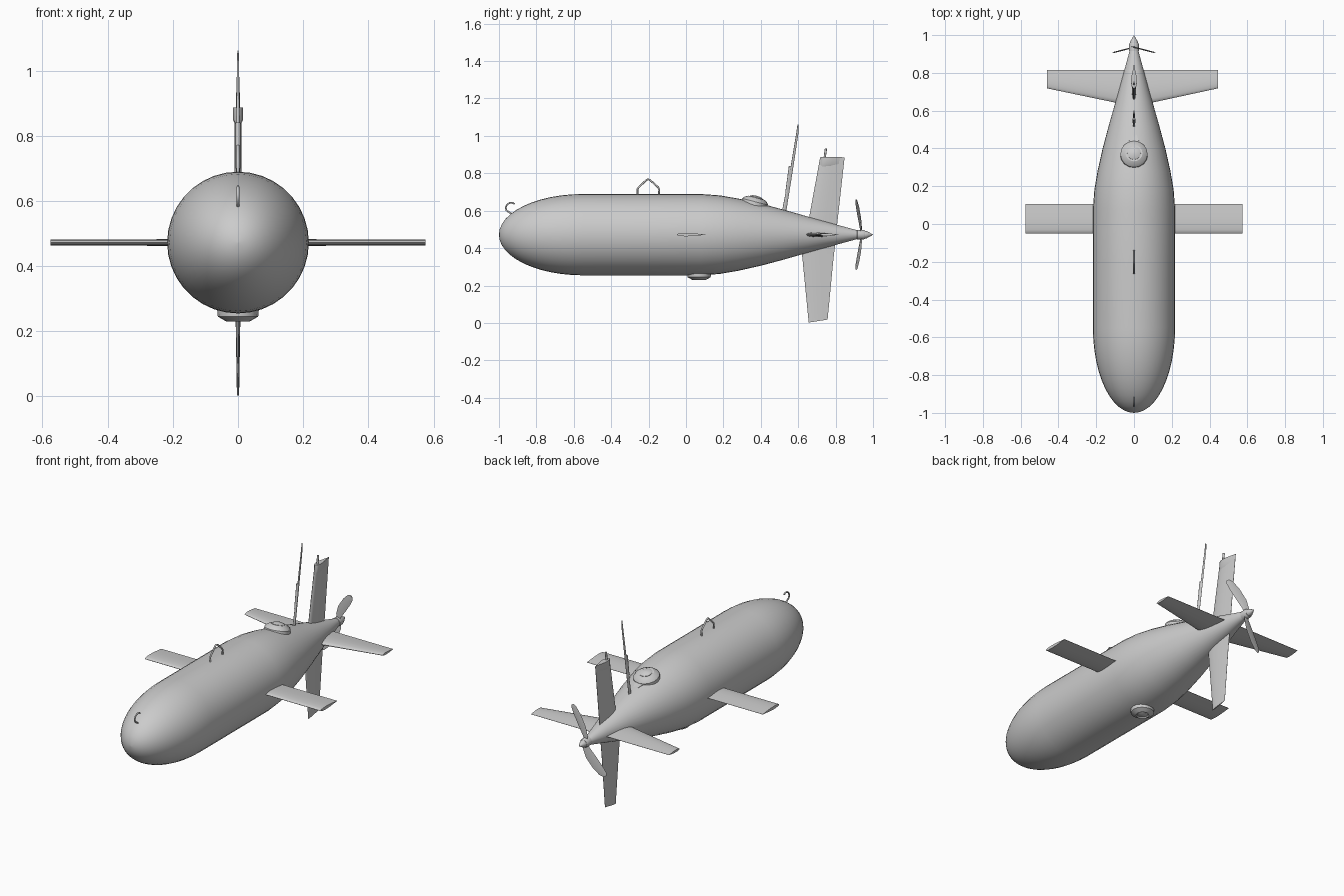
import bpy, bmesh, math
from mathutils import Vector, Matrix

if "Cube" in bpy.data.objects:
    bpy.data.objects.remove(bpy.data.objects["Cube"])

ZC = 0.472   # height of hull axis
R = 0.2175   # hull radius


def finish(name, bm, angle=30):
    bmesh.ops.remove_doubles(bm, verts=bm.verts, dist=1e-5)
    bmesh.ops.recalc_face_normals(bm, faces=bm.faces)
    me = bpy.data.meshes.new(name)
    bm.to_mesh(me)
    bm.free()
    me.polygons.foreach_set("use_smooth", [True] * len(me.polygons))
    me.set_sharp_from_angle(angle=math.radians(angle))
    ob = bpy.data.objects.new(name, me)
    bpy.context.collection.objects.link(ob)
    return ob


def loft(name, rings, angle=30):
    """Skin closed rings of equal length and cap both ends."""
    bm = bmesh.new()
    vs = [[bm.verts.new(p) for p in ring] for ring in rings]
    n = len(vs[0])
    for a, b in zip(vs, vs[1:]):
        for i in range(n):
            j = (i + 1) % n
            bm.faces.new((a[i], a[j], b[j], b[i]))
    bm.faces.new(vs[0])
    bm.faces.new(vs[-1])
    return finish(name, bm, angle)


def lathe(name, profile, origin, axis, segs=24, angle=30):
    """Revolve (distance along axis, radius) pairs."""
    m = Matrix.Translation(origin) @ Vector(axis).to_track_quat('Z', 'Y').to_matrix().to_4x4()
    rings = []
    for d, r in profile:
        r = max(r, 0.0005)
        rings.append([m @ Vector((r * math.cos(2 * math.pi * k / segs),
                                  r * math.sin(2 * math.pi * k / segs), d)) for k in range(segs)])
    return loft(name, rings, angle)


FOIL = [(0, 0), (0.03, 0.45), (0.12, 0.8), (0.3, 1), (0.55, 0.85), (0.8, 0.42), (1, 0.06)]


def fin(name, sections, normal):
    """Loft airfoil sections: (leading edge, trailing edge, thickness)."""
    nrm = Vector(normal)
    rings = []
    for le, te, th in sections:
        le, te = Vector(le), Vector(te)
        up = [le.lerp(te, t) + nrm * (h * th / 2) for t, h in FOIL]
        lo = [le.lerp(te, t) - nrm * (h * th / 2) for t, h in FOIL[1:]]
        rings.append(up + lo[::-1])
    return loft(name, rings, 40)


def rod(name, pts, radius, kind='POLY'):
    cu = bpy.data.curves.new(name, 'CURVE')
    cu.dimensions = '3D'
    cu.bevel_depth = radius
    cu.bevel_resolution = 2
    cu.use_fill_caps = True
    sp = cu.splines.new('POLY')
    sp.points.add(len(pts) - 1)
    for p, (y, z) in zip(sp.points, pts):
        p.co = (0, y, z, 1)
    ob = bpy.data.objects.new(name, cu)
    bpy.context.collection.objects.link(ob)
    return ob


# Hull: elliptical nose, straight middle, tapered tail
nose = [(-0.55 - 0.45 * math.cos(a), R * math.sin(a))
        for a in [math.radians(90 * i / 12) for i in range(13)]]
tail = [(-0.2, R), (0.08, R), (0.18, 0.21), (0.28, 0.193), (0.4, 0.166), (0.52, 0.134),
        (0.65, 0.097), (0.8, 0.055), (0.925, 0.021)]
lathe("hull", nose + tail, (0, 0, ZC), (0, 1, 0), 36)

# Main wings and tail planes
for side, s, tip in (("right", 1, 0.444), ("left", -1, 0.46)):
    fin(f"{side}_wing", [((0.1 * s, -0.05, ZC), (0.1 * s, 0.105, ZC), 0.018),
                         ((0.575 * s, -0.05, ZC), (0.575 * s, 0.105, ZC), 0.018)], (0, 0, 1))
    fin(f"{side}_tail_plane", [((0, 0.622, ZC), (0, 0.815, ZC), 0.028),
                               ((tip * s, 0.718, ZC), (tip * s, 0.815, ZC), 0.014)], (0, 0, 1))

# Upper rudder with thickened cap and small stub
fin("upper_rudder", [((0, 0.643, 0.48), (0, 0.803, 0.48), 0.022),
                     ((0, 0.717, 0.885), (0, 0.848, 0.885), 0.02)], (1, 0, 0))
fin("rudder_cap", [((0, 0.716, 0.83), (0, 0.80, 0.83), 0.014),
                   ((0, 0.716, 0.85), (0, 0.83, 0.85), 0.032),
                   ((0, 0.719, 0.886), (0, 0.835, 0.886), 0.032)], (1, 0, 0))
rod("rudder_stub", [(0.74, 0.87), (0.748, 0.932)], 0.006)

# Lower fin
fin("lower_fin", [((0, 0.612, 0.44), (0, 0.80, 0.44), 0.024),
                  ((0, 0.623, 0.34), (0, 0.788, 0.34), 0.018),
                  ((0, 0.656, 0.002), (0, 0.757, 0.018), 0.007)], (1, 0, 0))

# Antenna mast with thicker sleeve
fin("antenna", [((0, 0.508, 0.57), (0, 0.532, 0.57), 0.012),
                ((0, 0.56, 0.84), (0, 0.575, 0.84), 0.01),
                ((0, 0.59, 1.02), (0, 0.602, 1.02), 0.007),
                ((0, 0.596, 1.062), (0, 0.602, 1.062), 0.004)], (1, 0, 0))
fin("antenna_sleeve", [((0, 0.531, 0.7), (0, 0.55, 0.7), 0.014),
                       ((0, 0.55, 0.84), (0, 0.57, 0.84), 0.014)], (1, 0, 0))

# Lifting handle and nose hook
rod("lifting_handle", [(-0.258, 0.68), (-0.26, 0.715), (-0.252, 0.726), (-0.212, 0.764), (-0.202, 0.768),
                       (-0.192, 0.764), (-0.15, 0.726), (-0.143, 0.715), (-0.145, 0.68)], 0.005)
rod("nose_hook", [(-0.925, 0.578), (-0.945, 0.591), (-0.961, 0.603), (-0.964, 0.618), (-0.957, 0.633),
                  (-0.943, 0.642), (-0.928, 0.643), (-0.916, 0.636)], 0.0045)

# Upper sensor dome, leaning with the tapering hull
lean = (0, 0.25, 0.97)
lathe("upper_dome_base", [(-0.05, 0.074), (0.0, 0.072), (0.012, 0.062), (0.022, 0.045), (0.022, 0.038)],
      (0, 0.37, 0.648), lean, 16)
lathe("upper_dome", [(0.0, 0.037), (0.024, 0.036), (0.031, 0.022), (0.033, 0)], (0, 0.37, 0.648), lean, 16)
# Fairing behind the dome
fin("dome_fairing", [((0, 0.31, 0.61), (0, 0.51, 0.585), 0.09),
                     ((0, 0.33, 0.665), (0, 0.505, 0.607), 0.07)], (1, 0, 0))

# Lower sensor housing and lens
lathe("lower_sensor", [(-0.03, 0.066), (0.012, 0.062), (0.022, 0.045), (0.027, 0.035), (0.021, 0.03)],
      (0, 0.07, 0.257), (0, 0, -1), 16)
lathe("lower_lens", [(0, 0.028), (0.022, 0.026), (0.026, 0.014), (0.028, 0)], (0, 0.07, 0.257), (0, 0, -1), 16)

# Propeller hub, spinner and two swept blades
lathe("propeller_hub", [(0.912, 0.018), (0.916, 0.026), (0.95, 0.026), (0.958, 0.022)], (0, 0, ZC), (0, 1, 0), 16)
lathe("spinner", [(0.955, 0.021), (0.965, 0.02), (0.98, 0.012), (1.0, 0)], (0, 0, ZC), (0, 1, 0), 16)
OUTER = [(0.012, 0.0), (0.022, 0.03), (0.06, 0.08), (0.095, 0.13), (0.114, 0.163), (0.114, 0.18)]
INNER = [(-0.012, 0.0), (-0.016, 0.04), (0.0, 0.09), (0.04, 0.148), (0.076, 0.182), (0.098, 0.19)]
for name, s in (("upper_blade", 1), ("lower_blade", -1)):
    rings = []
    for (ax, az), (bx, bz) in zip(OUTER, INNER):
        a = Vector((ax * s, 0.936 - 0.26 * ax, ZC + az * s))
        b = Vector((bx * s, 0.936 - 0.26 * bx, ZC + bz * s))
        mid, t = (a + b) / 2, Vector((0, 0.0035, 0))
        rings.append([a, mid + t, b, mid - t])
    loft(name, rings, 40)
